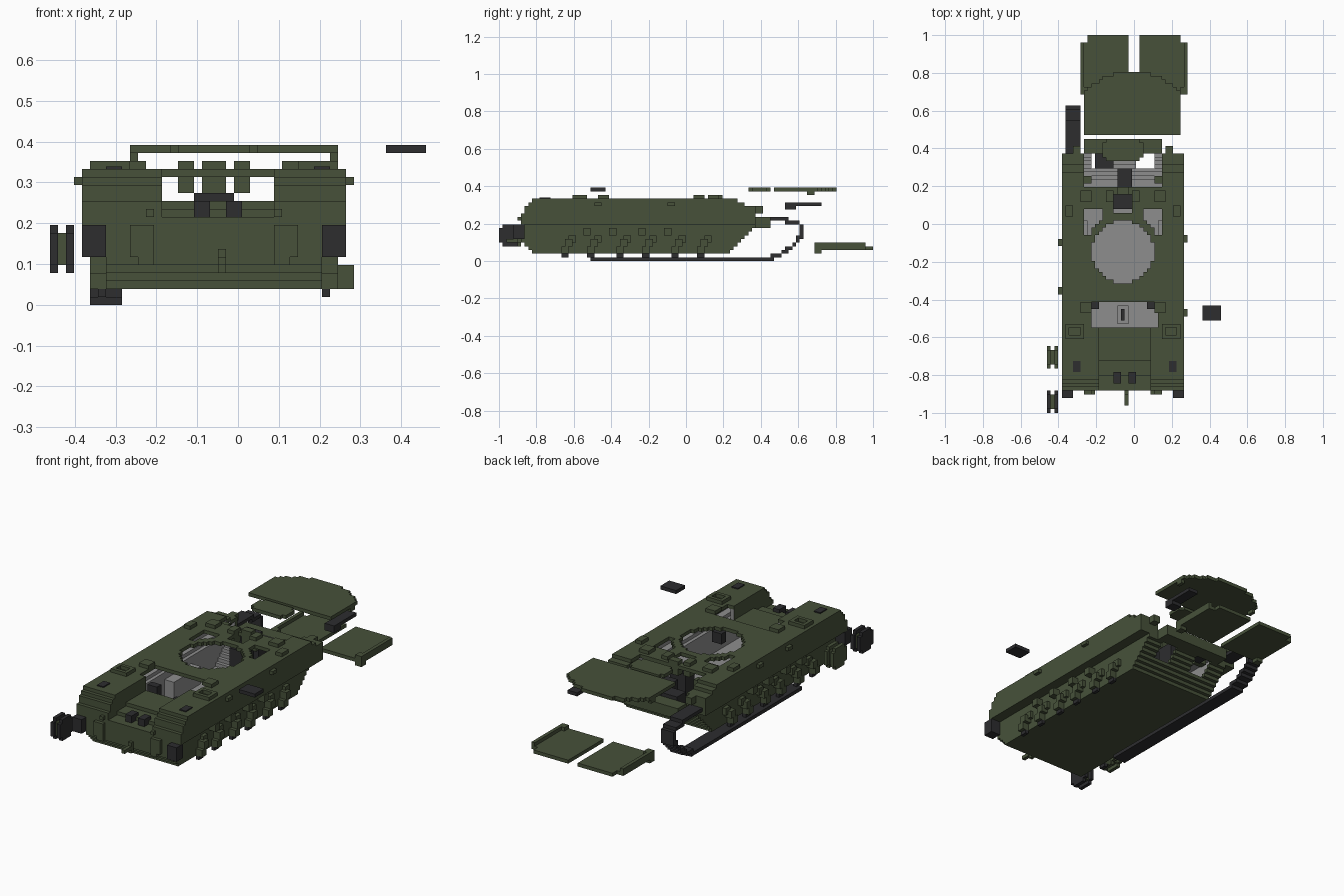
import bpy, bmesh
from math import hypot, ceil
from mathutils import Vector

if "Cube" in bpy.data.objects:
    bpy.data.objects.remove(bpy.data.objects["Cube"])

UNIT = 1 / 51                      # edge of one cube cell
ORIGIN = Vector((-23.5, -51, 0))   # grid corner, in cells
SIDES = [Vector(d) for d in ((1, 0, 0), (-1, 0, 0), (0, 1, 0), (0, -1, 0), (0, 0, 1), (0, 0, -1))]


def material(name, colour):
    mat = bpy.data.materials.new(name)
    mat.use_nodes = True
    mat.diffuse_color = (*colour, 1)
    mat.node_tree.nodes["Principled BSDF"].inputs["Base Color"].default_value = (*colour, 1)
    return mat


GREEN = material("olive green", (.063, .083, .042))
DARK = material("dark rubber", (.026, .026, .028))
GREY = material("interior grey", (.27, .27, .27))


def block(x, y, z):
    """All cells of a box given as three (start, end) pairs."""
    return {(i, j, k) for i in range(*x) for j in range(*y) for k in range(*z)}


def build(name, cells, *mats, inner=lambda cell: False):
    """Mesh the exposed cell faces; faces towards inner cells get the second material."""
    bm = bmesh.new()
    corners = {}

    def vert(point):
        key = tuple(round(c * 2) for c in point)
        if key not in corners:
            corners[key] = bm.verts.new((point + ORIGIN) * UNIT)
        return corners[key]

    for cell in sorted(cells):
        middle = Vector(cell) + Vector((.5, .5, .5))
        for side in SIDES:
            near = tuple(int(a + b) for a, b in zip(cell, side))
            if near in cells:
                continue
            u = Vector((side.y, side.z, side.x)) / 2
            v = side.cross(u)
            c = middle + side / 2
            face = bm.faces.new([vert(c + p) for p in (-u - v, u - v, u + v, v - u)])
            face.material_index = int(inner(near))
    mesh = bpy.data.meshes.new(name)
    bm.to_mesh(mesh)
    bm.free()
    for mat in mats:
        mesh.materials.append(mat)
    obj = bpy.data.objects.new(name, mesh)
    bpy.context.collection.objects.link(obj)
    return obj


def mirrored(cells):
    """Cells plus their copy across the hull centre line."""
    return cells | {(40 - i, j, k) for i, j, k in cells}


# Hull volume: narrow tub, wide sponsons, sunken front deck, sloped tail
def hull_volume(cell):
    i, j, k = cell
    if not (6 <= j < 74 and 4 <= i < 37):
        return False
    nose = max(0, 9 - j)
    low = 2 + nose
    high = 17 - nose - (nose == 3)
    if j >= 62:
        low = min(9, 2 + ceil((j - 62) * .9))
    if j >= 65:
        high = 16 if j < 67 else 15 if j < 70 else 12
    if j >= 70 and not 10 <= i < 31:
        return False
    if 14 <= i < 28 and j < 23:
        high = min(high, 11 if j < 10 else 12 if j < 14 else 13)
    if k < 10 and not 7 <= i < 34:
        return False
    return low <= k < high


def deep(cell):
    return hull_volume(cell) and all(
        hull_volume(tuple(int(a + b) for a, b in zip(cell, s))) for s in SIDES)


def opening(cell):
    i, j, k = cell
    off = abs(i - 20)
    ring = hypot(off, j - 43)
    if k >= 15 and j < 56 and ring <= 8.3:                      # turret ring
        return True
    if k >= 13 and 23 <= j < 30 and 12 <= i < 30:               # driver opening
        return not (k < 16 and not 14 <= i < 28)
    if k == 16 and 48 <= j < 55 and 6 <= off <= 10 and ring > 10:  # corner hatches
        return True
    if k == 16 and 54 <= j < 59 and off <= 2:                   # rear hatch
        return True
    if j >= 61 and k >= 12 and off <= 10:                       # open tail
        return True
    return 66 <= j < 70 and 4 <= off <= 8                       # tail floor gaps


volume = {c for c in block((4, 37), (6, 74), (2, 17)) if hull_volume(c)}
shell = {c for c in volume if not deep(c) and not opening(c)}
build("hull", shell, GREEN, GREY, inner=deep)

# Suspension arms, dark feet and bump stops along both flanks
arms, feet, stops = set(), set(), set()
for j in (17, 24, 32, 39, 47, 54):
    arms |= block((34, 36), (j, j + 2), (2, 4)) | block((34, 36), (j + 1, j + 3), (4, 6))
    arms |= block((34, 35), (j + 2, j + 4), (5, 7))
    feet |= block((34, 35), (j, j + 2), (1, 2))
for j in (23, 30, 38, 45):
    stops |= block((34, 36), (j, j + 2), (7, 9))
build("suspension_arms", mirrored(arms), GREEN)
build("arm_feet", mirrored(feet), DARK)
build("bump_stops", mirrored(stops), GREEN)

# Front fittings
build("front_track_ends", mirrored(block((34, 37), (4, 7), (6, 10))), DARK)
build("lamp_boxes", mirrored(block((28, 31), (5, 6), (6, 10)) | block((28, 29), (5, 6), (11, 12))
                             | block((28, 30), (5, 6), (5, 6))), GREEN)
build("tow_bar", block((21, 22), (2, 6), (5, 6)) | block((21, 22), (5, 6), (4, 7)), GREEN)
build("deck_lamps", block((18, 20), (8, 11), (11, 13)) | block((22, 24), (8, 11), (11, 13)), DARK)

# Roof fittings
build("hump_frames", mirrored(block((31, 36), (20, 24), (17, 18)) - block((32, 35), (21, 23), (17, 18))), GREEN)
build("roof_boxes", mirrored(block((29, 32), (27, 30), (17, 18)) | block((34, 36), (53, 56), (17, 18))
                             | block((29, 32), (57, 60), (17, 18))), GREEN)
build("rear_hatch_blocks", block((16, 18), (57, 60), (14, 18)) | block((19, 22), (59, 61), (14, 18))
      | block((23, 25), (57, 60), (14, 18)), GREEN)
build("side_tabs", block((3, 4), (45, 47), (15, 16)) | block((3, 4), (32, 34), (15, 16))
      | block((37, 38), (46, 48), (15, 16)) | block((37, 38), (26, 28), (15, 16)), GREEN)


def thin_plate(name, x, y, z, mat):
    """A plate far thinner than a cell, lying on top of a surface."""
    obj = build(name, block(x, y, (z, z + 1)), mat)
    for v in obj.data.vertices:
        v.co.z = z * UNIT + (v.co.z - z * UNIT) * .3


thin_plate("left_vent", (33, 35), (11, 14), 17, DARK)
thin_plate("right_vent", (7, 9), (11, 14), 17, DARK)
for j in (11, 13):
    thin_plate("vent_slat", (7, 9), (j, j + 1), 17, GREY)

# Interior: seat, racks and engine parts
build("driver_seat", block((19, 22), (24, 29), (3, 8)), GREY)
build("seat_back", block((20, 21), (25, 28), (8, 11)), DARK)
build("control_boxes", mirrored(block((27, 30), (28, 30), (9, 12))), DARK)
build("storage_racks", mirrored(block((30, 33), (40, 52), (3, 8))), GREY)
build("engine", block((18, 23), (55, 59), (3, 14)) | block((19, 23), (61, 66), (5, 13)), DARK)
build("exhaust", block((13, 18), (66, 70), (10, 13)), DARK)
build("rear_brackets", mirrored(block((29, 32), (62, 64), (12, 16)) | block((32, 34), (68, 72), (13, 15))), GREEN)

# Remaining track, draped along a path
path = [(25, 0), (72, 0), (76, 1), (79, 3), (81, 5), (82, 7), (82, 9), (80, 10), (77, 11), (66, 11)]
track = set()
for (j, k), (jj, kk) in zip(path, path[1:]):
    steps = 2 * max(abs(jj - j), abs(kk - k))
    for s in range(steps + 1):
        a, b = round(j + (jj - j) * s / steps), round(k + (kk - k) * s / steps)
        track |= block((5, 9), (a, a + 1), (b, b + 1))
build("track", track, DARK)


# Loose road wheels: two discs on a hub
def wheel(name, start, tyre):
    def disc(x, radius):
        return {(x, j, k) for _, j, k in block((x, x + 1), (start, start + 6), (4, 10))
                if hypot(j - start - 2.5, k - 6.5) < radius}
    build(name + "_discs", disc(0, 3.2) | disc(2, 3.2), tyre)
    build(name + "_hub", disc(1, 2.2), GREEN)


wheel("front_wheel", 0, DARK)
wheel("second_wheel", 12, GREEN)

# Blown-off roof plates, a loose box and a bar
roof = {c for c in block((10, 36), (75, 92), (19, 20)) if c[1] < 92 - ((c[0] - 22.5) / 13) ** 2 * 6}
roof |= block((10, 11), (84, 86), (18, 19)) | block((35, 36), (84, 86), (18, 19))
build("loose_roof_plate", roof, GREEN)
build("loose_hatch", {c for c in block((15, 26), (68, 74), (19, 20))
                      if abs(c[0] - 20) + abs(c[1] - 70.5) < 7}, GREEN)
build("loose_box", block((42, 47), (25, 29), (19, 20)), DARK)
build("loose_bar", block((32, 35), (78, 88), (15, 16)) | block((32, 35), (78, 81), (14, 15)), DARK)

# Rear doors lying on the ground behind
door = block((25, 36), (86, 102), (3, 4)) | block((36, 38), (86, 100), (3, 4))
door |= block((37, 38), (86, 100), (4, 5)) | block((36, 38), (86, 88), (2, 5))
build("left_rear_door", door, GREEN)
build("right_rear_door", {(46 - i, j, k) for i, j, k in door}, GREEN)
